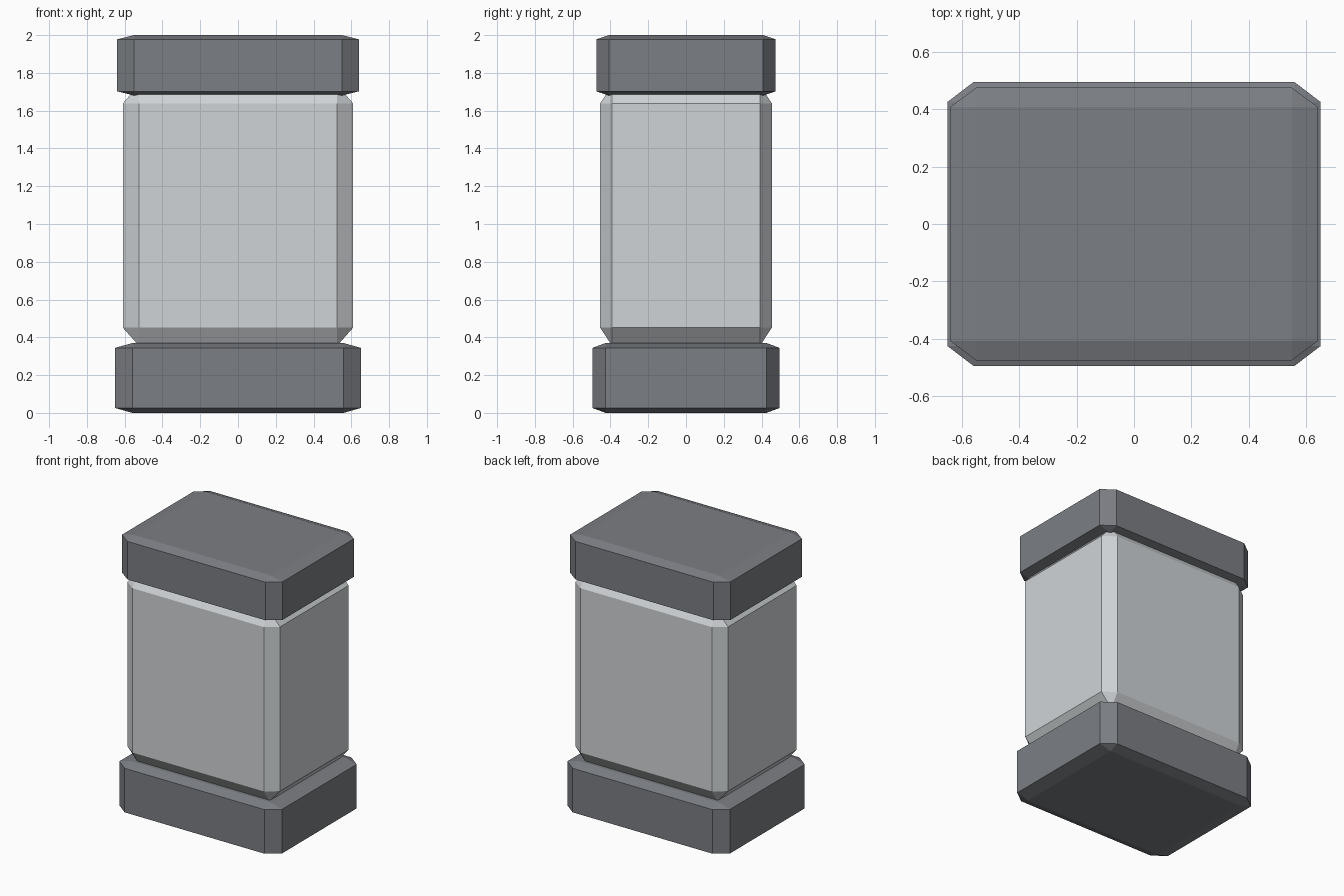
import bpy
import bmesh
from mathutils import Vector

cube = bpy.data.objects.get("Cube")
if cube:
    bpy.data.objects.remove(cube, do_unlink=True)


def make_material(name, rgb):
    mat = bpy.data.materials.new(name)
    mat.use_nodes = True
    color = (*rgb, 1.0)
    mat.diffuse_color = color
    for node in mat.node_tree.nodes:
        if node.type == 'BSDF_PRINCIPLED':
            node.inputs["Base Color"].default_value = color
    return mat


def chamfered_block(name, half_x, half_y, z_low, z_high, mat):
    """Cube chamfered at unit size, then stretched so the chamfers follow the proportions."""
    bm = bmesh.new()
    bmesh.ops.create_cube(bm, size=2)
    bmesh.ops.bevel(bm, geom=bm.edges[:], offset=0.14, segments=1,
                    profile=0.5, affect='EDGES')
    bmesh.ops.scale(bm, vec=Vector((half_x, half_y, (z_high - z_low) / 2)), verts=bm.verts)
    bmesh.ops.translate(bm, vec=Vector((0, 0, (z_low + z_high) / 2)), verts=bm.verts)
    mesh = bpy.data.meshes.new(name)
    bm.to_mesh(mesh)
    bm.free()
    mesh.materials.append(mat)
    obj = bpy.data.objects.new(name, mesh)
    bpy.context.collection.objects.link(obj)
    return obj


dark_grey = make_material("dark grey", (0.198, 0.209, 0.227))
light_grey = make_material("light grey", (0.63, 0.658, 0.673))

# Wide foot, tall pale middle sunk into both ends, slightly narrower lid
chamfered_block("base", 0.65, 0.495, 0.0, 0.37, dark_grey)
chamfered_block("body", 0.61, 0.455, 0.355, 1.735, light_grey)
chamfered_block("cap", 0.64, 0.475, 1.68, 2.0, dark_grey)
